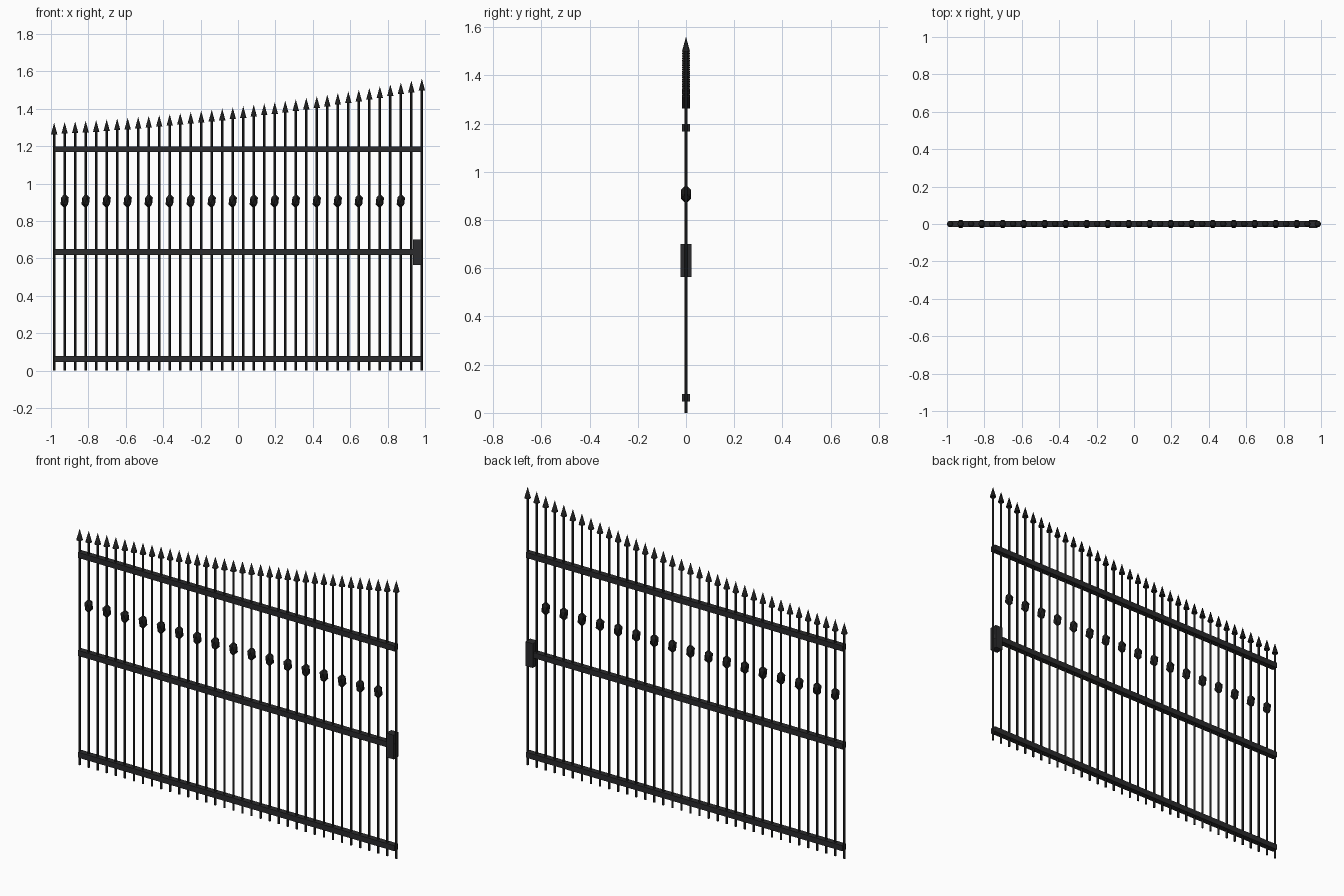
import bpy
import math

cube = bpy.data.objects.get("Cube")
if cube:
    bpy.data.objects.remove(cube, do_unlink=True)


def make_material(name, colour):
    mat = bpy.data.materials.new(name)
    mat.use_nodes = True
    mat.diffuse_color = colour
    mat.node_tree.nodes["Principled BSDF"].inputs["Base Color"].default_value = colour
    return mat


RAIL_IRON = make_material("dark grey iron", (0.024, 0.024, 0.026, 1))
BAR_IRON = make_material("black iron", (0.012, 0.012, 0.012, 1))


def finish(name, mat, smooth=False):
    obj = bpy.context.object
    obj.name = name
    obj.data.materials.append(mat)
    if smooth:
        bpy.ops.object.shade_smooth_by_angle(angle=math.radians(50))
    return obj


def box(name, centre, size, mat):
    bpy.ops.mesh.primitive_cube_add(size=1, location=centre)
    obj = finish(name, mat)
    obj.scale = size
    return obj


BARS = 36
HALF = 0.983
SPIKE = 0.062

# Upright bars with spear tips, rising in a gentle curve towards the latch
for i in range(BARS):
    t = i / (BARS - 1)
    x = HALF * (2 * t - 1)
    tip = 1.325 + 0.105 * t + 0.13 * t * t
    shaft = tip - SPIKE
    bpy.ops.mesh.primitive_cylinder_add(vertices=8, radius=0.006, depth=shaft,
                                        location=(x, 0, shaft / 2))
    finish(f"upright_bar_{i + 1}", BAR_IRON, smooth=True)
    bpy.ops.mesh.primitive_cone_add(vertices=12, radius1=0.017, radius2=0, depth=SPIKE,
                                    location=(x, 0, shaft + SPIKE / 2))
    finish(f"spear_tip_{i + 1}", BAR_IRON, smooth=True)

    # Faceted knob on every second bar
    if i % 2 and i < BARS - 1:
        bpy.ops.mesh.primitive_ico_sphere_add(subdivisions=1, radius=1, location=(x, 0, 0.907))
        knob = finish(f"knob_{i // 2 + 1}", BAR_IRON)
        knob.scale = (0.025, 0.025, 0.04)

# Horizontal rails
for name, z in (("bottom_rail", 0.062), ("middle_rail", 0.633), ("top_rail", 1.183)):
    box(name, (0, 0, z), (2 * HALF, 0.032, 0.031), RAIL_IRON)

# Latch box on the tall end
box("latch_box", (0.959, 0, 0.632), (0.046, 0.044, 0.136), RAIL_IRON)
